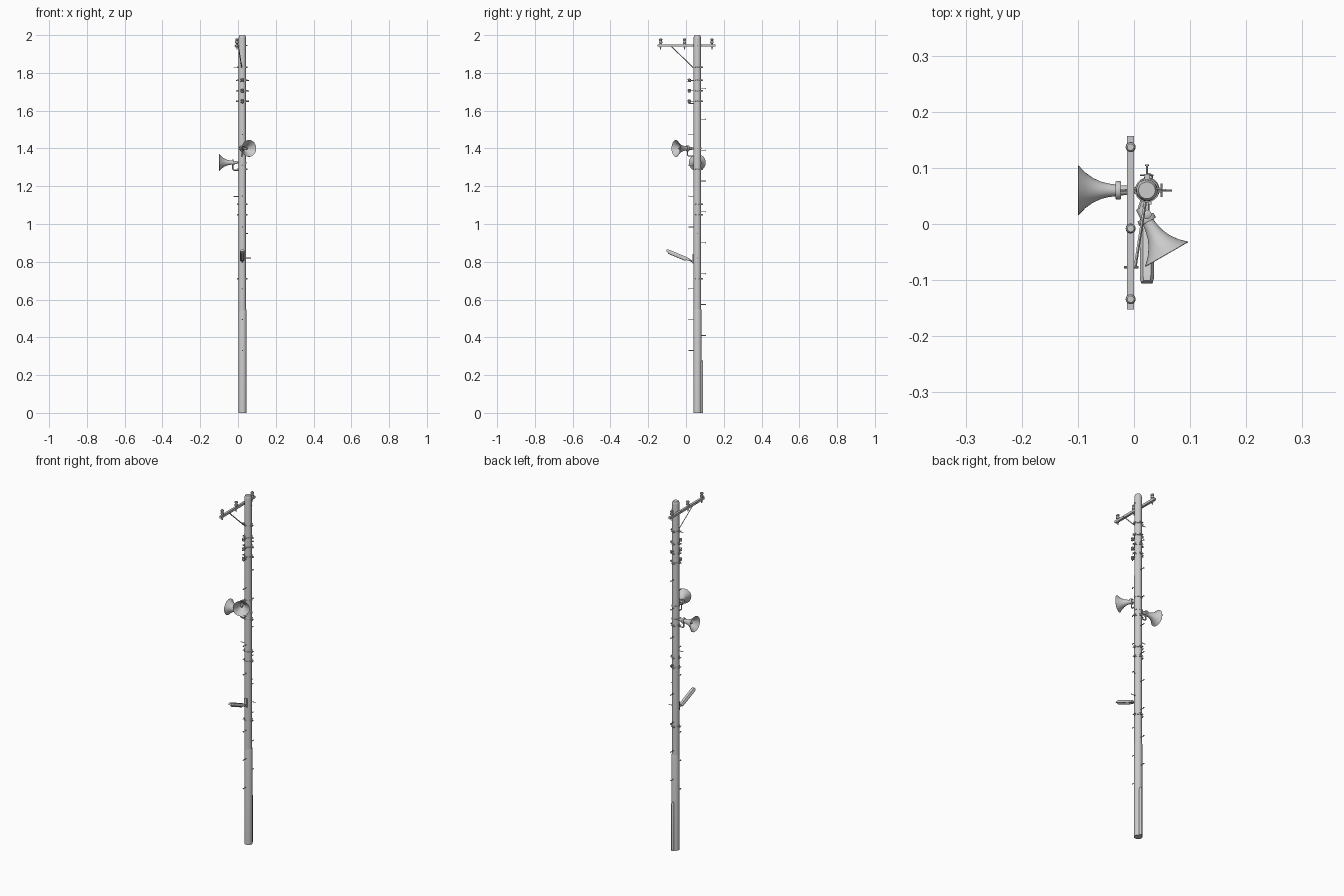
import bpy, bmesh, math
from mathutils import Vector as V

if "Cube" in bpy.data.objects:
    bpy.data.objects.remove(bpy.data.objects["Cube"])

PX, PY = 0.023, 0.06      # pole axis


def finish(name, bm, smooth=True):
    bmesh.ops.recalc_face_normals(bm, faces=bm.faces)
    me = bpy.data.meshes.new(name)
    bm.to_mesh(me)
    bm.free()
    ob = bpy.data.objects.new(name, me)
    bpy.context.collection.objects.link(ob)
    if smooth:
        bpy.context.view_layer.objects.active = ob
        ob.select_set(True)
        bpy.ops.object.shade_smooth_by_angle(angle=math.radians(35))
        ob.select_set(False)
    return ob


def lathe(name, profile, origin, axis=(0, 0, 1), n=16):
    """Revolve (radius, distance) points about an axis; ends are capped."""
    bm = bmesh.new()
    q = V((0, 0, 1)).rotation_difference(V(axis).normalized())
    rings = []
    for r, h in profile:
        rings.append([bm.verts.new(V(origin) + q @ V((r * math.cos(a), r * math.sin(a), h)))
                      for a in (2 * math.pi * i / n for i in range(n))])
    for a, b in zip(rings, rings[1:]):
        for i in range(n):
            j = (i + 1) % n
            bm.faces.new((a[i], a[j], b[j], b[i]))
    bm.faces.new(rings[0])
    bm.faces.new(rings[-1])
    return finish(name, bm)


def rod(name, a, b, r, n=8):
    d = V(b) - V(a)
    return lathe(name, [(r, 0), (r, d.length)], a, d, n)


def box(name, c, s):
    bm = bmesh.new()
    bmesh.ops.create_cube(bm, size=1)
    for v in bm.verts:
        v.co = V([v.co[i] * s[i] + c[i] for i in range(3)])
    return finish(name, bm, False)


# Pole with chamfered top, lower sleeve and cable conduit
lathe("pole", [(.0205, 0), (.0195, 1.985), (.0185, 1.992), (.015, 2)], (PX, PY, 0), n=20)
lathe("lower_sleeve", [(.0218, 0), (.0218, .54), (.020, .547)], (PX + .001, PY + .001, 0), n=20)
lathe("conduit", [(.008, 0), (.008, .27), (.006, .277)], (PX + .003, PY + .023, 0), n=12)

# Crossarm with three pin insulators
box("crossarm", (-.006, .0025, 1.945), (.0125, .309, .013))
for y in (.137, -.008, -.134):
    lathe("pin_insulator", [(.003, -.025), (.003, 0), (.0055, .001), (.0055, .008), (.009, .01),
                            (.009, .017), (.006, .019), (.006, .023), (.0085, .025),
                            (.0085, .031), (.006, .034)], (-.006, y, 1.948), n=14)
    rod("pin_nut", (-.006, y, 1.934), (-.006, y, 1.939), .006, 6)

# Diagonal brace and bolts
rod("brace", (.002, -.077, 1.94), (.02, .038, 1.828), .0027, 4)
rod("brace_bolt", (-.018, -.077, 1.942), (.008, -.077, 1.942), .002)
rod("arm_bolt", (-.016, PY, 1.945), (.05, PY, 1.945), .0025)

# Clamp bands around the pole, with bolted ears
for z in (1.83, 1.76, 1.705, 1.65, 1.29, 1.105, 1.05, .71):
    lathe("band", [(.0215, -.004), (.0215, .004)], (PX, PY, z), n=20)
    for s in (-1, 1):
        box("band_ear", (PX + s * .024, PY, z), (.007, .008, .008))
        rod("ear_bolt", (PX + s * .026, PY - .012, z), (PX + s * .026, PY + .012, z), .0015, 6)
    box("back_ear", (PX, PY + .025, z), (.009, .008, .008))
    rod("back_bolt", (PX - .012, PY + .027, z), (PX + .012, PY + .027, z), .0015, 6)

# Spool insulators on the upper bands
for z in (1.76, 1.705, 1.65):
    box("spool_bracket", (PX, PY - .03, z), (.006, .022, .004))
    lathe("spool", [(.005, -.009), (.0085, -.007), (.0085, -.003), (.005, 0), (.0085, .003),
                    (.0085, .007), (.005, .009)], (PX, PY - .043, z), n=12)
    rod("side_bolt", (PX - .034, PY, z), (PX + .034, PY, z), .0028, 6)

# Climbing pegs, alternating front and back
for i in range(9):
    for s, z in ((-1, .33 + .1635 * i), (1, .41 + .1635 * i)):
        if s < 0 and abs(z - .82) < .01:
            continue
        rod("climbing_peg", (PX, PY + s * .015, z), (PX, PY + s * .043, z), .002, 6)
        rod("peg_head", (PX, PY + s * .043, z), (PX, PY + s * .046, z), .0035, 6)

# Small side pegs
for x, z in ((-.048, 1.83), (-.048, 1.145), (.045, .82), (.03, .95)):
    rod("side_peg", (PX, PY, z), (PX + x, PY, z), .002, 6)


# Horn loudspeakers: driver, ring, flared bell, centre plug and bracket
def horn(origin, axis):
    o, d = V(origin), V(axis).normalized()
    lathe("horn_bell", [(.008, .005), (.009, .024), (.0155, .024), (.0165, .026), (.0165, .032),
                        (.0155, .034), (.0105, .034), (.012, .046), (.0155, .06), (.022, .074),
                        (.032, .088), (.0445, .1), (.044, .101), (.030, .088), (.0205, .074),
                        (.0138, .06), (.010, .046), (.009, .044)], o, d, 28)
    lathe("horn_plug", [(.005, .043), (.006, .075), (.004, .081)], o, d, 12)
    pts = [o + d * .029, o + d * .029 - V((0, 0, .034)), o + d * .023 - V((0, 0, .04)),
           V((PX, PY, o.z - .04))]
    for a, b in zip(pts, pts[1:]):
        rod("horn_bracket", a, b, .0032, 8)
    rod("horn_mount", o + d * .008, V((PX, PY, o.z)), .006, 8)
    lathe("horn_band", [(.0215, -.004), (.0215, .004)], (PX, PY, o.z), n=20)


horn((.001, PY, 1.325), (-1, 0, 0))
horn((.008, .033, 1.40), (.5, -.866, 0))

# Street lamp: tapered hood, light tube below and mounting arm
a, b = V((PX, .018, .809)), V((PX, -.104, .86))
d = (b - a).normalized()
up = d.cross(V((1, 0, 0)))
up = up if up.z > 0 else -up
bm = bmesh.new()
section = [(-.0125, -.006), (.0125, -.006), (.0125, 0), (.007, .009), (-.007, .009), (-.0125, 0)]
rings = []
for t, k in ((0, .75), (.012, 1), (.122, 1), (.132, .8)):
    rings.append([bm.verts.new(a + d * t + V((x * k, 0, 0)) + up * (h * k)) for x, h in section])
for r, q in zip(rings, rings[1:]):
    for i in range(6):
        j = (i + 1) % 6
        bm.faces.new((r[i], r[j], q[j], q[i]))
bm.faces.new(rings[0])
bm.faces.new(rings[-1])
finish("lamp_hood", bm, False)
rod("lamp_tube", a + d * .018 - up * .006, a + d * .118 - up * .006, .0065, 12)
rod("lamp_arm", (PX, PY - .01, .795), a + d * .015, .005, 10)
box("lamp_bracket", (PX, PY - .022, .815), (.016, .006, .05))
